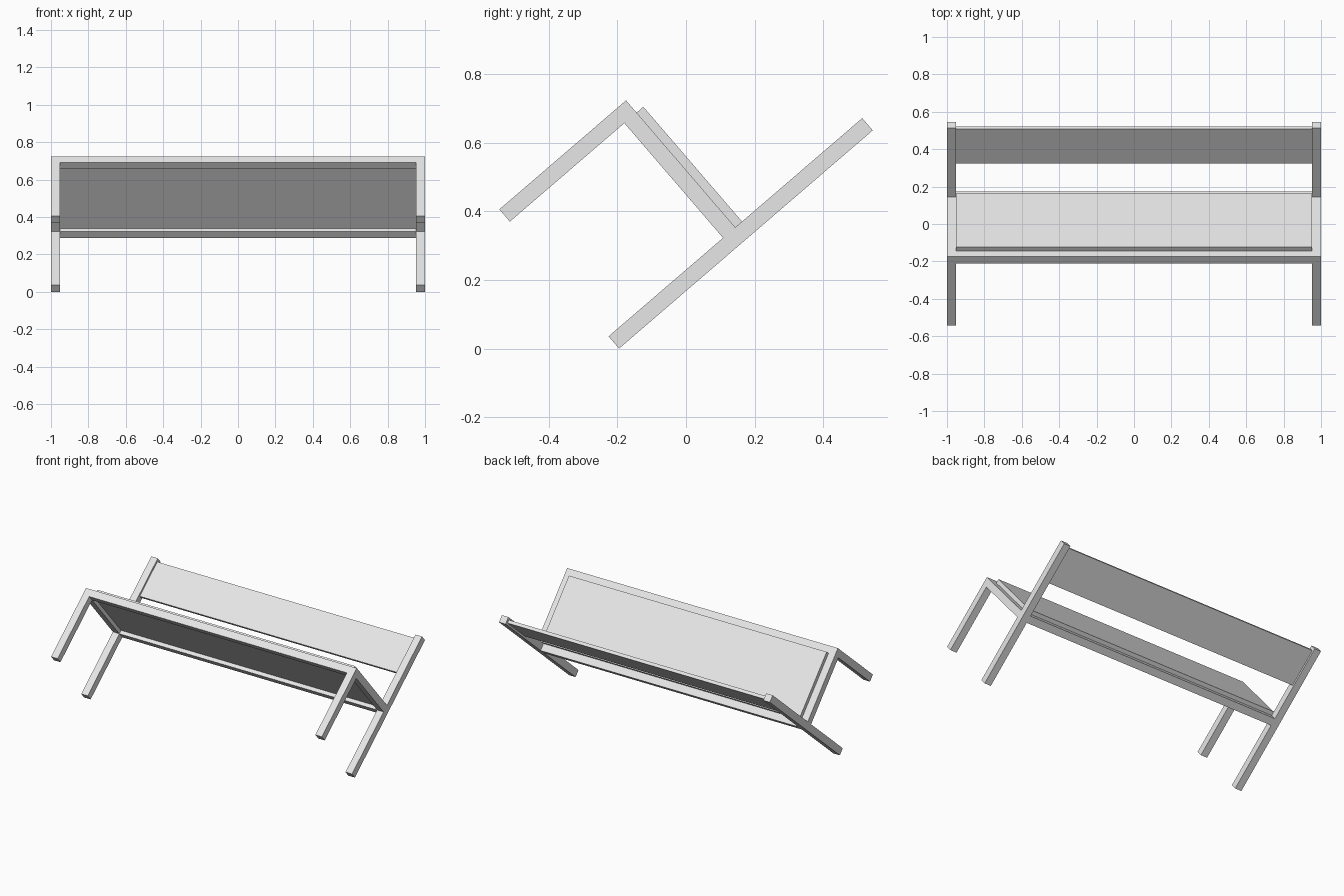
import bpy, bmesh, math
from mathutils import Matrix, Vector

if "Cube" in bpy.data.objects:
    bpy.data.objects.remove(bpy.data.objects["Cube"])

# The bench is laid out upright, then tipped forward about its rear foot
TILT = Matrix.Translation((0, -0.195, 0)) @ Matrix.Rotation(math.radians(-49.3), 4, 'X')

grey = bpy.data.materials.new("light_grey")
grey.diffuse_color = (0.8, 0.8, 0.8, 1)
grey.use_nodes = True
grey.node_tree.nodes["Principled BSDF"].inputs["Base Color"].default_value = grey.diffuse_color

T = 0.047       # bar thickness
DEPTH = 0.535   # rear face to front face
SEAT = 0.487    # top of seat frame
IN = 0.952      # inner side of the legs


def box(name, x, d, h):
    """Box from ranges: x across, d forward from the rear face, h upward."""
    bm = bmesh.new()
    bmesh.ops.create_cube(bm, size=1)
    lo = Vector((x[0], -d[1], h[0]))
    hi = Vector((x[1], -d[0], h[1]))
    for v in bm.verts:
        v.co = Vector([lo[i] + (v.co[i] + 0.5) * (hi[i] - lo[i]) for i in range(3)])
    bm.transform(TILT)
    mesh = bpy.data.meshes.new(name)
    bm.to_mesh(mesh)
    bm.free()
    mesh.materials.append(grey)
    ob = bpy.data.objects.new(name, mesh)
    bpy.context.collection.objects.link(ob)
    return ob


# Legs and side rails, one set per side
for side, x in (("left", (-1, -IN)), ("right", (IN, 1))):
    box(side + "_back_post", x, (0, T), (0, 0.975))
    box(side + "_front_leg", x, (DEPTH - T, DEPTH), (0, SEAT))
    box(side + "_seat_rail", x, (T, DEPTH - T), (SEAT - T, SEAT))

# Long seat rails
box("back_seat_rail", (-IN, IN), (0, T), (SEAT - T, SEAT))
box("front_seat_rail", (-IN, IN), (DEPTH - T, DEPTH), (SEAT - T, SEAT))

# Seat panel stands a little proud of the frame
box("seat_panel", (-IN, IN), (T, DEPTH - T), (0.464, 0.513))

# Thin backrest set between the posts
box("backrest", (-IN, IN), (0.013, 0.034), (0.713, 0.957))
